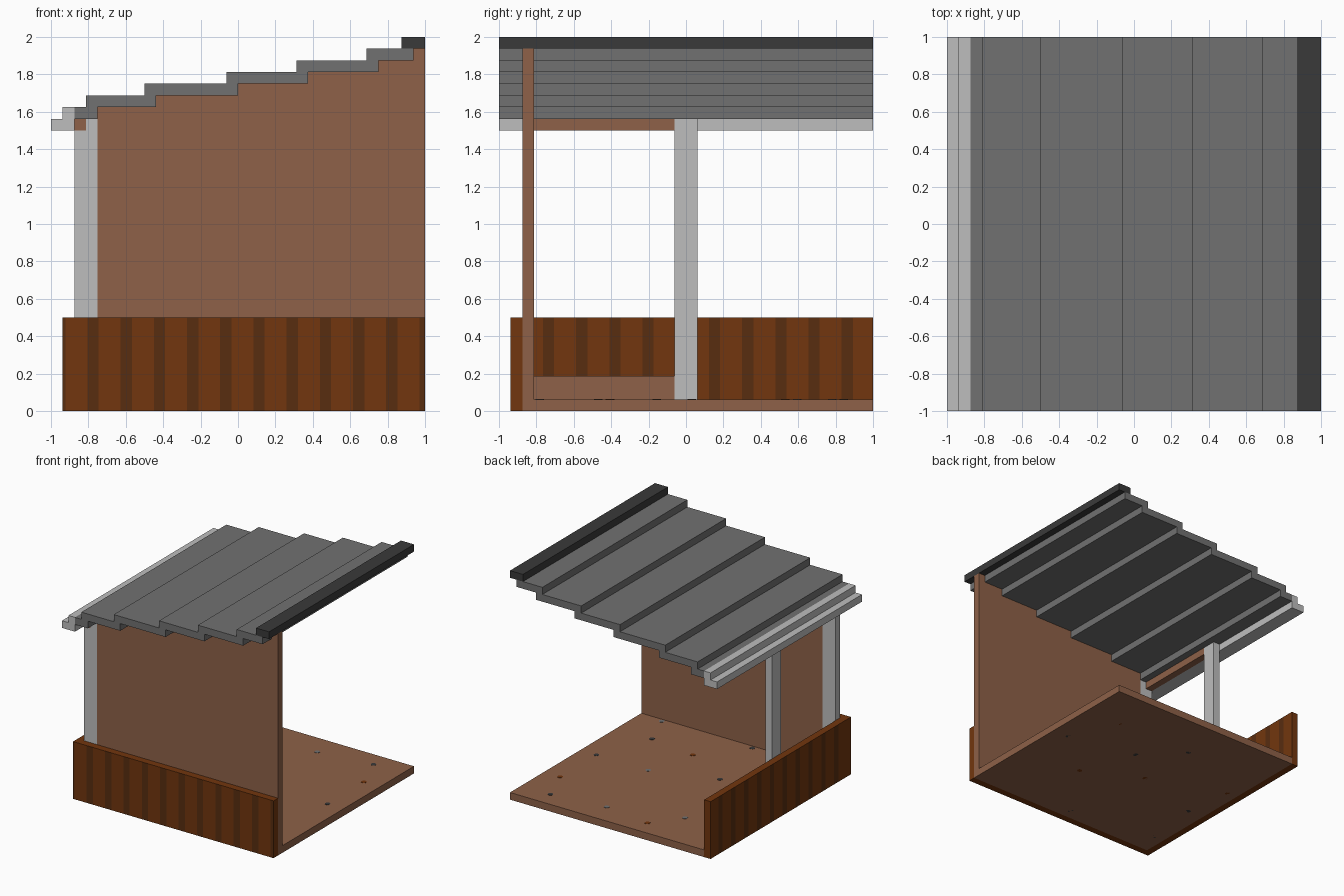
import bpy, bmesh
from mathutils import Vector

old = bpy.data.objects.get("Cube")
if old:
    bpy.data.objects.remove(old)

U = 1 / 16  # board thickness used throughout


def material(name, rgb):
    m = bpy.data.materials.new(name)
    lin = [((c / 255 + 0.055) / 1.055) ** 2.4 for c in rgb] + [1]
    m.use_nodes = True
    m.diffuse_color = lin
    m.node_tree.nodes["Principled BSDF"].inputs["Base Color"].default_value = lin
    return m


CLAY = material("clay_brown", (142, 97, 72))
ROOF = material("roof_grey", (113, 113, 113))
RIDGE = material("charcoal", (58, 58, 58))
TRIM = material("light_grey", (190, 190, 190))
WOOD = material("wood_orange", (114, 54, 14))
WOOD_DARK = material("wood_dark", (88, 45, 16))


def finish(name, bm, *mats):
    bmesh.ops.recalc_face_normals(bm, faces=bm.faces)
    mesh = bpy.data.meshes.new(name)
    bm.to_mesh(mesh)
    bm.free()
    for m in mats:
        mesh.materials.append(m)
    ob = bpy.data.objects.new(name, mesh)
    bpy.context.collection.objects.link(ob)
    return ob


def box_mesh(lo, hi):
    bm = bmesh.new()
    bmesh.ops.create_cube(bm, size=1)
    for v in bm.verts:
        v.co = [a + (b - a) * (c + 0.5) for a, b, c in zip(lo, hi, v.co)]
    return bm


def box(name, lo, hi, mat):
    return finish(name, box_mesh(lo, hi), mat)


def extrude_profile(name, points, y0, y1, mat):
    """Extrude an xz outline from y0 to y1."""
    bm = bmesh.new()
    face = bm.faces.new([bm.verts.new((x, y0, z)) for x, z in points])
    ext = bmesh.ops.extrude_face_region(bm, geom=[face])
    verts = [g for g in ext["geom"] if isinstance(g, bmesh.types.BMVert)]
    bmesh.ops.translate(bm, vec=(0, y1 - y0, 0), verts=verts)
    return finish(name, bm, mat)


def fence(name, lo, hi, axis, first):
    """Board with dark vertical stripes on its two broad faces."""
    bm = box_mesh(lo, hi)
    normal = Vector((0, 0, 0))
    normal[axis] = 1
    period, width = 0.1775, 0.06
    for k in range(-12, 13):
        for pos in (first + k * period, first + k * period + width):
            if lo[axis] < pos < hi[axis]:
                bmesh.ops.bisect_plane(bm, geom=bm.verts[:] + bm.edges[:] + bm.faces[:],
                                       plane_co=normal * pos, plane_no=normal)
    bm.normal_update()
    for f in bm.faces:
        broad = abs(f.normal[1 - axis]) > 0.9
        phase = (f.calc_center_median()[axis] - first) % period
        f.material_index = int(broad and phase < width)
    return finish(name, bm, WOOD, WOOD_DARK)


# Floor and fences
box("floor", (-0.875, -0.875, 0), (1, 1, U), CLAY)
fence("front_fence", (-0.9375, -0.9375, 0), (1, -0.875, 0.5), 0, -0.805)
fence("side_fence", (-0.9375, -0.875, 0), (-0.875, 1, 0.5), 1, 0.3)

# Roof steps: where each sheet ends, rising one board at a time
ends = [-0.75, -0.4375, 0, 0.375, 0.75, 0.9375]
base = 1.5625
under, over = [], []
start = -0.875
for i, end in enumerate(ends):
    z = base + i * U
    under += [(start if i == 0 else ends[i - 1], z), (end, z)]
    top_end = ends[-1] if i == len(ends) - 1 else end - U
    over += [(start if i == 0 else ends[i - 1] - U, z + U), (top_end, z + U)]
extrude_profile("roof", under + over[::-1], -1, 1, ROOF)
box("roof_ridge", (0.875, -1, 1.9375), (1, 1, 2), RIDGE)

# Front wall follows the underside of the roof
wall_top = under[2:] + [(ends[-1], 1.9375), (1, 1.9375)]
extrude_profile("front_wall", [(1, 0), (-0.75, 0)] + wall_top, -0.875, -0.8125, CLAY)

# Side wall rails
box("side_top_beam", (-0.875, -0.875, 1.5), (-0.8125, -U, base), CLAY)
box("side_low_rail", (-0.875, -0.8125, U), (-0.8125, -U, 0.1875), CLAY)

# Posts
box("middle_post", (-0.875, -U, U), (-0.8125, U, base), TRIM)
extrude_profile("front_post", [(-0.875, U), (-0.75, U), (-0.75, base), (-0.8125, base),
                               (-0.8125, 1.5), (-0.875, 1.5)], -0.875, -0.8125, TRIM)

# Gutter
extrude_profile("gutter", [(-1, 1.5), (-0.875, 1.5), (-0.875, 1.625), (-0.9375, 1.625),
                           (-0.9375, base), (-1, base)], -1, 1, TRIM)


def studs(name, spots, z, mat):
    """Thin small discs set on the floor, spots in 1/32 units."""
    bm = bmesh.new()
    for x, y in spots:
        geo = bmesh.ops.create_cone(bm, cap_ends=True, segments=8, radius1=0.023,
                                    radius2=0.023, depth=0.004)
        bmesh.ops.translate(bm, vec=(x / 32, y / 32, z), verts=geo["verts"])
    finish(name, bm, mat)


# Floor studs, above and below
studs("top_studs_orange", [(27, 17), (-7, 27), (7, -13)], U, WOOD)
studs("top_studs_grey", [(7, 25), (11, 1), (-13, 19), (25, -25)], U, ROOF)
studs("top_studs_dark", [(23, 27), (27, 1), (21, -15), (-7, -5), (-3, -25)], U, RIDGE)
studs("low_studs_orange", [(-25, 9), (-3, 1), (13, -7), (21, 19)], 0.002, WOOD)
studs("low_studs_dark", [(-25, -21), (-23, -5), (1, -25), (7, 9), (-3, 19), (27, 5)], 0.002, RIDGE)
